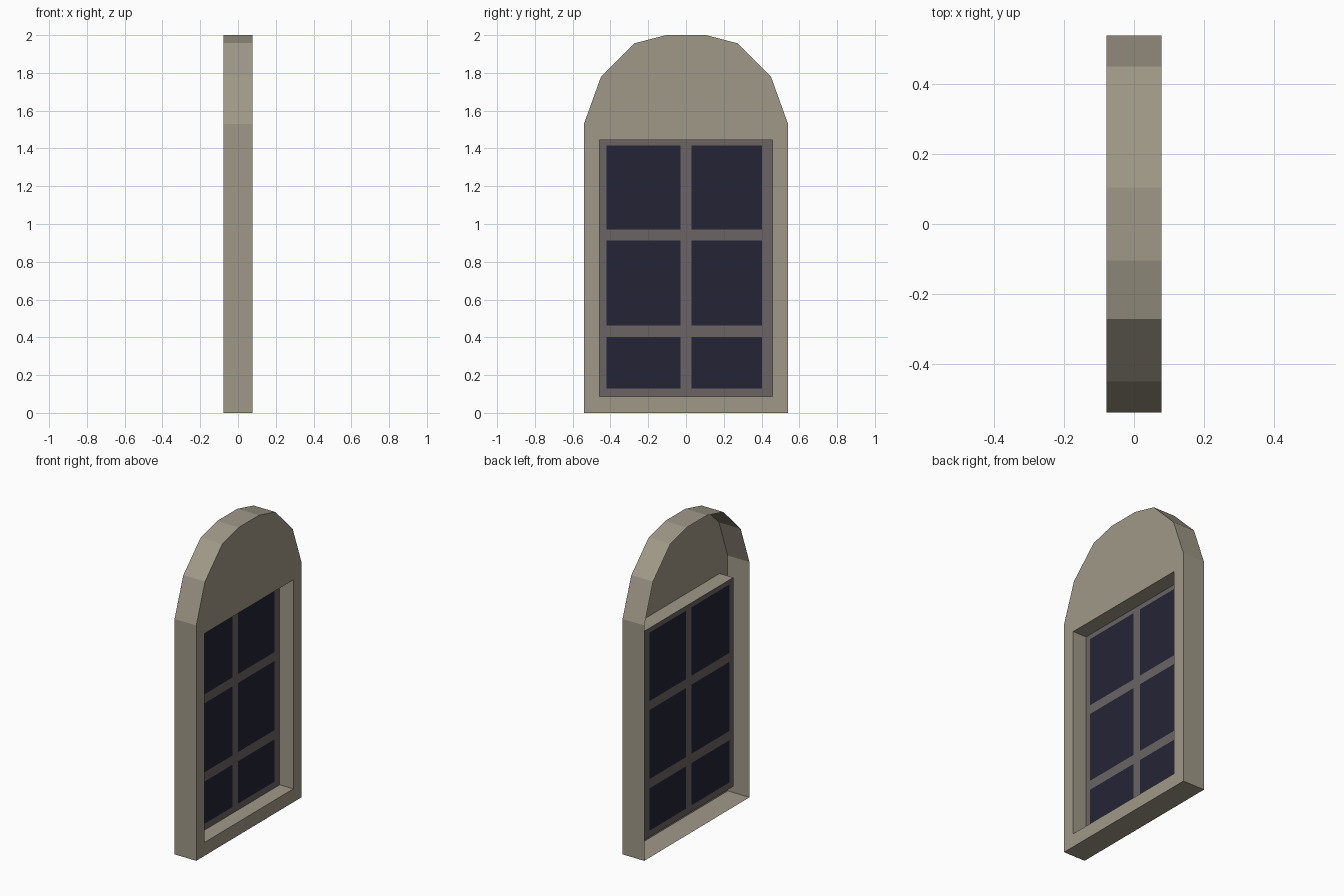
import bpy, bmesh

if "Cube" in bpy.data.objects:
    bpy.data.objects.remove(bpy.data.objects["Cube"])

def srgb(*c):
    return [((v / 255 + 0.055) / 1.055) ** 2.4 for v in c] + [1.0]

def material(name, *rgb):
    m = bpy.data.materials.new(name)
    m.diffuse_color = srgb(*rgb)
    m.use_nodes = True
    m.node_tree.nodes["Principled BSDF"].inputs["Base Color"].default_value = m.diffuse_color
    return m

STONE = material("beige stone", 160, 153, 136)
BARS = material("grey bars", 107, 100, 100)
GLASS = material("dark blue glass", 36, 36, 54)

FRONT, BACK, PANE = 0.078, -0.078, -0.02   # x of face, open back and window

def finish(bm, name, mats):
    me = bpy.data.meshes.new(name)
    bm.to_mesh(me)
    bm.free()
    for m in mats:
        me.materials.append(m)
    ob = bpy.data.objects.new(name, me)
    bpy.context.collection.objects.link(ob)

# Outlines in (y, z), counter-clockwise seen from +x
half = [(0.54, 0), (0.54, 1.53), (0.45, 1.78), (0.272, 1.957), (0.105, 2.0)]
outer = half + [(-y, z) for y, z in reversed(half)]
hole = [(0.457, 0.087), (0.457, 1.445), (-0.457, 1.445), (-0.457, 0.087)]

# Arched surround: face sheet with opening, outer walls, recess walls; back is open
bm = bmesh.new()

def ring(pts, x):
    return [bm.verts.new((x, y, z)) for y, z in pts]

of, ob_ = ring(outer, FRONT), ring(outer, BACK)
hf, hb = ring(hole, FRONT), ring(hole, PANE)
bm.faces.new([of[0], of[1], hf[1], hf[0]])            # right jamb
bm.faces.new(of[1:9] + [hf[2], hf[1]])                # arched head
bm.faces.new([of[8], of[9], hf[3], hf[2]])            # left jamb
bm.faces.new([of[9], of[0], hf[0], hf[3]])            # sill
for i in range(len(outer)):
    j = (i + 1) % len(outer)
    bm.faces.new([of[i], ob_[i], ob_[j], of[j]])
for i in range(4):
    j = (i + 1) % 4
    bm.faces.new([hf[i], hf[j], hb[j], hb[i]])
finish(bm, "arched_surround", [STONE])

# Window sheet: grid whose odd cells are glass and the rest bars
ys = [-0.457, -0.42, -0.028, 0.03, 0.403, 0.457]
zs = [0.087, 0.128, 0.403, 0.463, 0.912, 0.97, 1.415, 1.445]
bm = bmesh.new()
grid = [[bm.verts.new((PANE, y, z)) for z in zs] for y in ys]
for i in range(len(ys) - 1):
    for k in range(len(zs) - 1):
        f = bm.faces.new([grid[i][k], grid[i + 1][k], grid[i + 1][k + 1], grid[i][k + 1]])
        f.material_index = 1 if i % 2 and k % 2 else 0
finish(bm, "window_panes", [BARS, GLASS])
